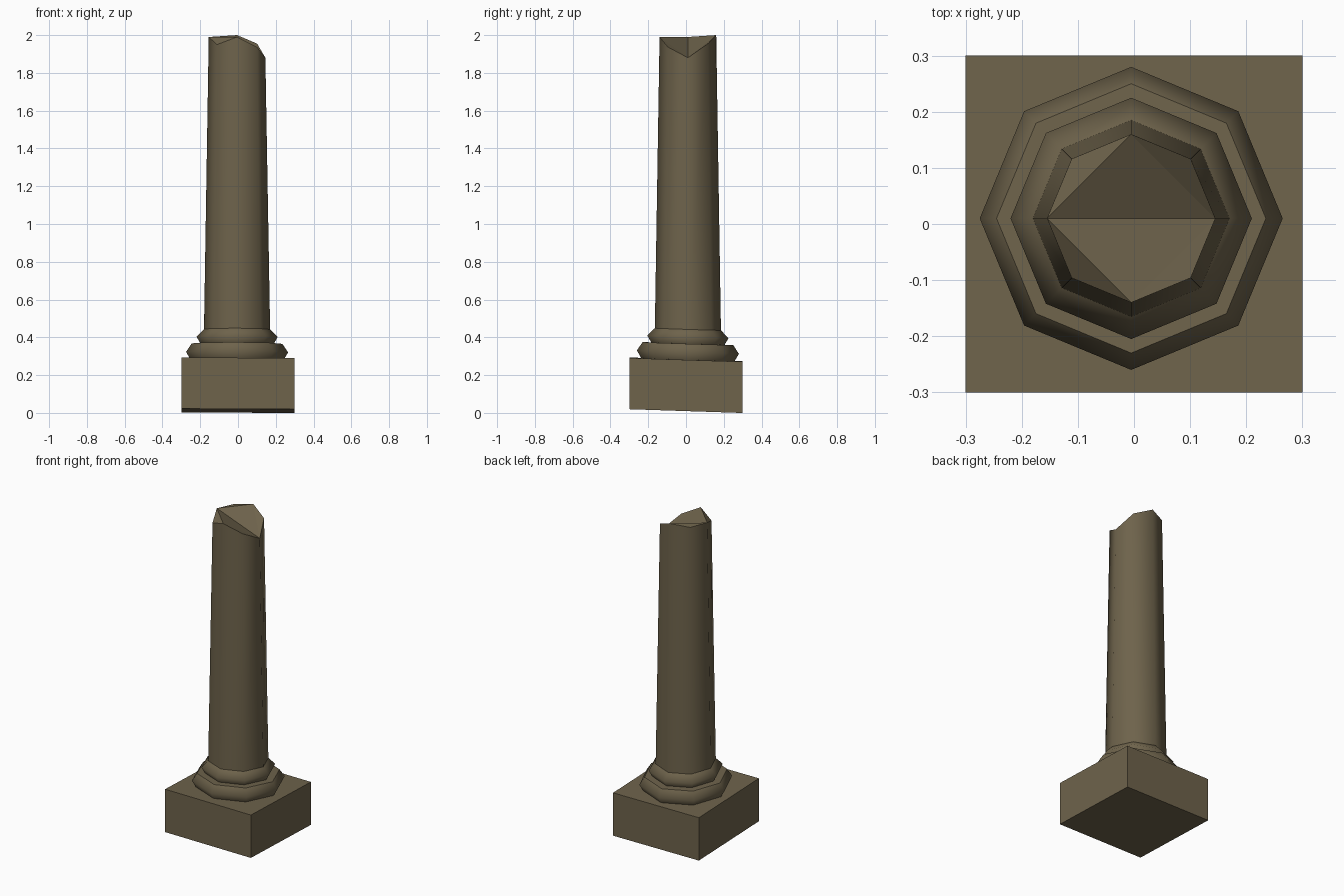
import bpy, bmesh, math

if "Cube" in bpy.data.objects:
    bpy.data.objects.remove(bpy.data.objects["Cube"])

CX, CY = -0.005, 0.01          # column axis
stone = bpy.data.materials.new("weathered stone")
stone.diffuse_color = (0.156, 0.125, 0.071, 1)
stone.use_nodes = True
stone.node_tree.nodes["Principled BSDF"].inputs["Base Color"].default_value = stone.diffuse_color


def settle(x, y):
    """Slight sinking of the ruin toward the back."""
    return -0.033 * y - 0.005 * x


def finish(name, bm):
    bmesh.ops.recalc_face_normals(bm, faces=bm.faces[:])
    me = bpy.data.meshes.new(name)
    bm.to_mesh(me)
    bm.free()
    me.materials.append(stone)
    ob = bpy.data.objects.new(name, me)
    bpy.context.collection.objects.link(ob)
    return ob


def ring(bm, r, heights):
    vs = []
    for i in range(8):
        a = i * math.pi / 4
        x, y = CX + r * math.cos(a), CY + r * math.sin(a)
        z = heights[i] if isinstance(heights, list) else heights + settle(x, y)
        vs.append(bm.verts.new((x, y, z)))
    return vs


def octagon_part(name, profile, caps=None):
    """Eight-sided smooth lathe; caps lists the vertex indices of the top faces."""
    bm = bmesh.new()
    rings = [ring(bm, r, z) for r, z in profile]
    for lo, hi in zip(rings, rings[1:]):
        for i in range(8):
            j = (i + 1) % 8
            bm.faces.new((lo[i], lo[j], hi[j], hi[i])).smooth = True
    bm.faces.new(rings[0][::-1])
    for c in caps or [range(8)]:
        bm.faces.new([rings[-1][i] for i in c])
    return finish(name, bm)


# square plinth
bm = bmesh.new()
bmesh.ops.create_cube(bm, size=1)
for v in bm.verts:
    v.co.x *= 0.6
    v.co.y *= 0.6
    v.co.z = (0.282 if v.co.z > 0 else 0.011) + settle(v.co.x, v.co.y)
finish("plinth", bm)

# rounded base moulding and upper collar
octagon_part("base_moulding", [(0.243, 0.275), (0.27, 0.322), (0.24, 0.367)])
octagon_part("collar", [(0.19, 0.36), (0.215, 0.403), (0.175, 0.443)])

# tapering shaft with a broken top
broken = [1.88, 1.955, 2.0, 1.988, 1.99, 1.95, 1.99, 1.937]
octagon_part("broken_shaft", [(0.175, 0.44), (0.15, broken)],
             [(4, 0, 2), (0, 1, 2), (2, 3, 4), (4, 6, 0), (6, 7, 0), (4, 5, 6)])
